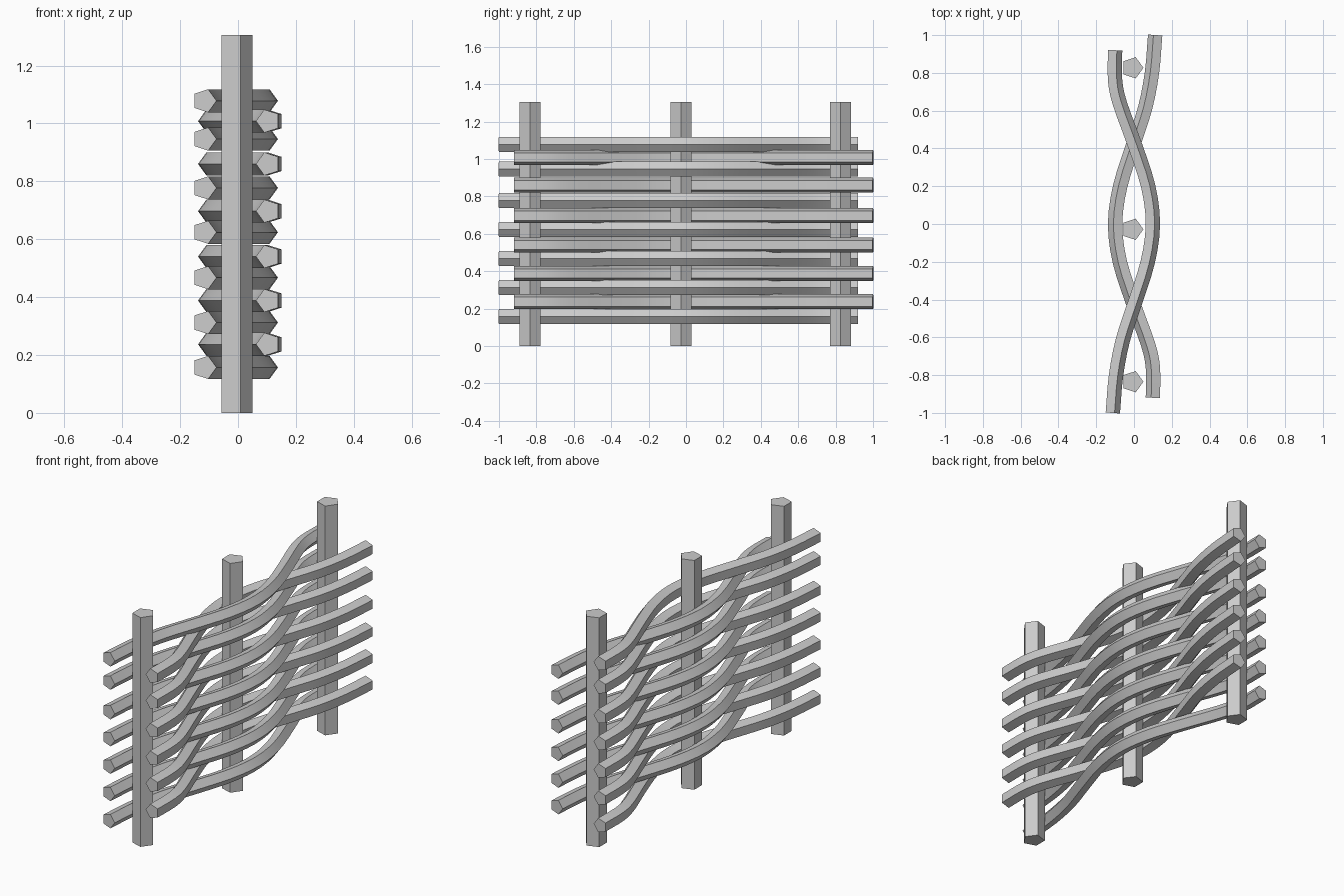
import bpy, bmesh, math
from mathutils import Vector

if "Cube" in bpy.data.objects:
    bpy.data.objects.remove(bpy.data.objects["Cube"])

SIDES = 5
# rail path as (y, x): weaves round the three posts
PATH = [(-1, -.116), (-.8, -.099), (-.61, -.062), (-.42, 0), (-.2, .069), (0, .096),
        (.2, .071), (.42, 0), (.635, -.078), (.76, -.104), (.92, -.104)]


def smooth_path(pts, sub=3):
    """Catmull-Rom interpolation of the path points."""
    p = [Vector((x, y)) for y, x in pts]
    p = [2 * p[0] - p[1]] + p + [2 * p[-1] - p[-2]]
    out = []
    for a, b, c, d in zip(p, p[1:], p[2:], p[3:]):
        for k in range(sub):
            t = k / sub
            out.append(.5 * (2 * b + (c - a) * t + (2 * a - 5 * b + 4 * c - d) * t * t
                             + (3 * b - a - 3 * c + d) * t ** 3))
    return out + [p[-2]]


def finish(name, bm, smooth=False):
    bmesh.ops.recalc_face_normals(bm, faces=bm.faces)
    me = bpy.data.meshes.new(name)
    bm.to_mesh(me)
    bm.free()
    ob = bpy.data.objects.new(name, me)
    bpy.context.collection.objects.link(ob)
    if smooth:
        bpy.ops.object.select_all(action='DESELECT')
        ob.select_set(True)
        bpy.context.view_layer.objects.active = ob
        bpy.ops.object.shade_smooth_by_angle(angle=math.radians(30))
    return ob


def sweep(name, centres, sides_dir, up_dir, r, smooth=False):
    """Pentagonal bar through the centres, one vertex pointing along sides_dir."""
    bm = bmesh.new()
    rings = []
    for c, s in zip(centres, sides_dir):
        angs = [math.tau * i / SIDES for i in range(SIDES)]
        rings.append([bm.verts.new(c + r * (s * math.cos(a) + up_dir * math.sin(a))) for a in angs])
    for lo, hi in zip(rings, rings[1:]):
        for i in range(SIDES):
            j = (i + 1) % SIDES
            bm.faces.new((lo[i], lo[j], hi[j], hi[i]))
    bm.faces.new(rings[0])
    bm.faces.new(rings[-1])
    return finish(name, bm, smooth)


# upright posts
X, Y, Z = Vector((1, 0, 0)), Vector((0, 1, 0)), Vector((0, 0, 1))
for name, y in (("front_post", -.835), ("middle_post", -.028), ("back_post", .827)):
    base = Vector((-.009, y, 0))
    sweep(name, [base, base + Z * 1.305], [X, X], Y, .059)

# woven rails: the second set is the first turned half round
path = smooth_path(PATH)
tangents = [(path[min(i + 1, len(path) - 1)] - path[max(i - 1, 0)]).normalized()
            for i in range(len(path))]
sets = (("left_start_rail", 1, (.157, .312, .467, .624, .777, .946, 1.078)),
        ("right_start_rail", -1, (.237, .388, .54, .697, .86, 1.008)))
for name, flip, heights in sets:
    for z in heights:
        centres = [Vector((p.x * flip, p.y * flip, z)) for p in path]
        normals = [Vector((t.y * flip, -t.x * flip, 0)) for t in tangents]
        sweep(name, centres, normals, Z, .042, True)
